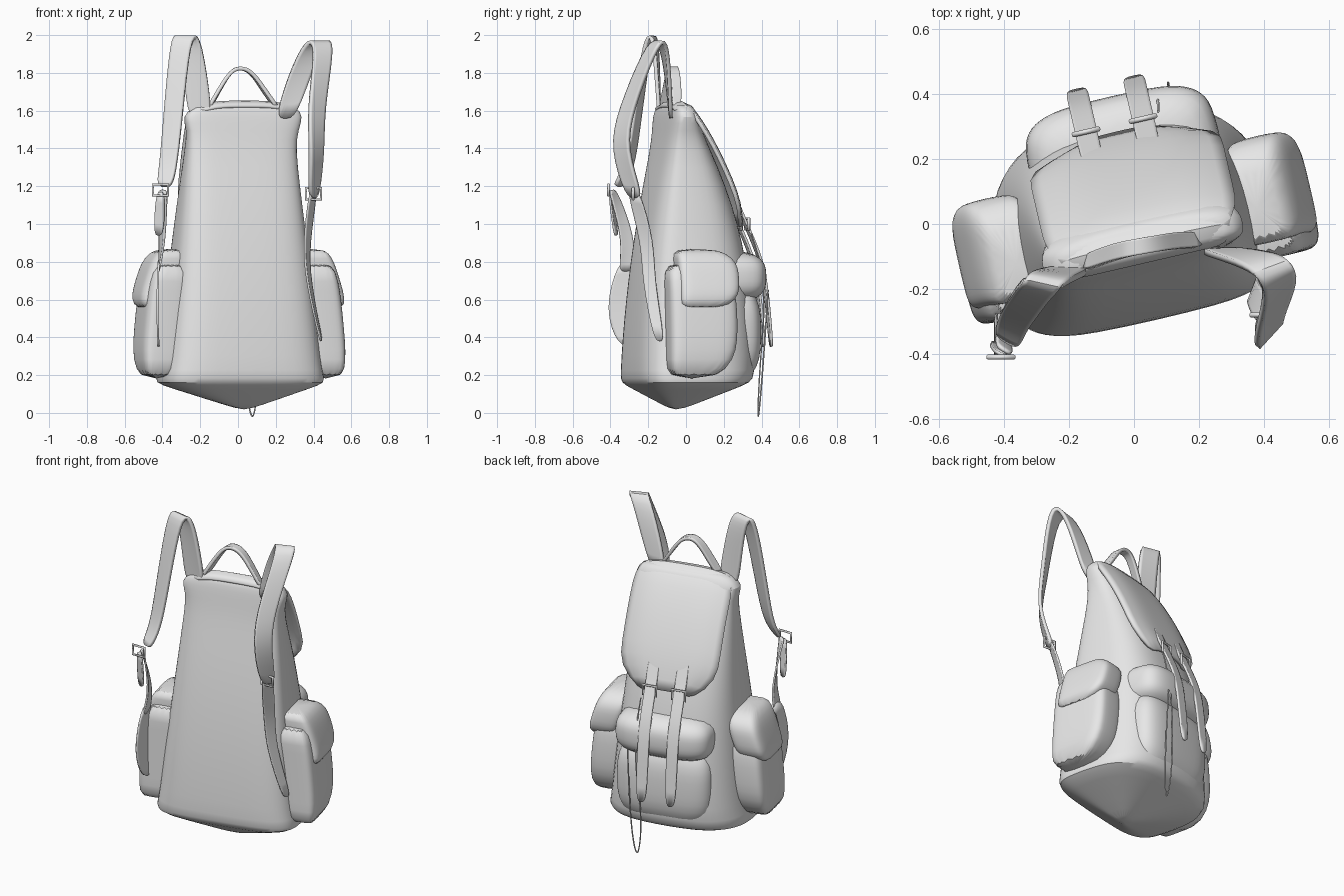
import bpy, bmesh, math
from mathutils import Vector

cube = bpy.data.objects.get("Cube")
if cube:
    bpy.data.objects.remove(cube, do_unlink=True)

TURN = math.radians(13)  # the pack stands slightly turned

canvas = bpy.data.materials.new("grey_canvas")
canvas.use_nodes = True
GREY = (.8, .8, .8, 1)
canvas.diffuse_color = GREY
canvas.node_tree.nodes["Principled BSDF"].inputs["Base Color"].default_value = GREY


def finish(name, bm, turned=True, thickness=0, levels=1):
    """Turn a bmesh into a smooth shaded object with its modifiers."""
    bmesh.ops.recalc_face_normals(bm, faces=bm.faces)
    mesh = bpy.data.meshes.new(name)
    bm.to_mesh(mesh)
    bm.free()
    mesh.materials.append(canvas)
    obj = bpy.data.objects.new(name, mesh)
    bpy.context.collection.objects.link(obj)
    if turned:
        obj.rotation_euler.z = TURN
    bpy.ops.object.select_all(action='DESELECT')
    obj.select_set(True)
    bpy.context.view_layer.objects.active = obj
    bpy.ops.object.shade_smooth_by_angle(angle=math.radians(60))
    sub = obj.modifiers.new("smooth", 'SUBSURF')
    sub.levels = sub.render_levels = levels
    if thickness:
        solid = obj.modifiers.new("cloth", 'SOLIDIFY')
        solid.thickness = thickness
        solid.offset = 0


def power(value, exponent):
    return math.copysign(abs(value) ** exponent, value)


def mix(pair, t):
    return pair[0] + (pair[1] - pair[0]) * t


def bridge(bm, rows, closed):
    for low, high in zip(rows, rows[1:]):
        count = len(low)
        for i in range(count if closed else count - 1):
            j = (i + 1) % count
            bm.faces.new((low[i], low[j], high[j], high[i]))


def loft(name, sections, front, back, count=28):
    """Stack rounded sections: height, centre, half width, front, back."""
    bm = bmesh.new()
    rings = []
    for z, centre, half, near, far in sections:
        middle = mix((near, far), .4)
        ring = []
        for i in range(count):
            a = math.tau * i / count
            ahead = math.sin(a) < 0
            e = front if ahead else back
            reach = middle - near if ahead else far - middle
            ring.append(bm.verts.new((centre + half * power(math.cos(a), e),
                                      middle + reach * power(math.sin(a), e), z)))
        rings.append(ring)
    bridge(bm, rings, True)
    bm.faces.new(rings[0])
    bm.faces.new(rings[-1])
    finish(name, bm)


def pouch(name, heights, centres, half, near, far, corner):
    """A stuffed pocket, drawn in at its bottom and top."""
    steps = 6
    sections = []
    for i in range(steps + 1):
        t = i / steps
        fill = 1 - .3 * abs(2 * t - 1) ** 4
        sections.append((mix(heights, t), mix(centres, t), half * fill, near, mix((near, far), fill)))
    loft(name, sections, .4, corner)


def ribbon(name, points, halves, headings, turned=False, thickness=.02):
    """Webbing along points; its half width and heading change evenly."""
    bm = bmesh.new()
    rows = []
    for i, point in enumerate(points):
        t = i / (len(points) - 1)
        a = math.radians(mix(headings, t))
        across = Vector((math.cos(a), math.sin(a), 0)) * mix(halves, t)
        rows.append([bm.verts.new(Vector(point) + across * s) for s in (-1, 0, 1)])
    bridge(bm, rows, False)
    finish(name, bm, turned, thickness, levels=2)


def tube(name, points, radius, cyclic=False, turned=True, kind='POLY'):
    curve = bpy.data.curves.new(name, 'CURVE')
    curve.dimensions = '3D'
    curve.bevel_depth = radius
    curve.bevel_resolution = 1
    spline = curve.splines.new(kind)
    spline.points.add(len(points) - 1)
    for knot, place in zip(spline.points, points):
        knot.co = (*place, 1)
    spline.use_cyclic_u = cyclic
    spline.use_endpoint_u = True
    spline.order_u = 3
    curve.materials.append(canvas)
    obj = bpy.data.objects.new(name, curve)
    bpy.context.collection.objects.link(obj)
    if turned:
        obj.rotation_euler.z = TURN


def buckle(name, x, y, z, turned=False, wide=.04, tall=.03):
    corners = [(x + s * wide, y, z + t * tall) for s, t in ((-1, -1), (1, -1), (1, 1), (-1, 1))]
    tube(name, corners, .008, cyclic=True, turned=turned)


# Outline of the main sack by height
def sack_half(z):
    return .45 - .11 * z


def sack_front(z):
    return .08 * z ** 2 - .31


def sack_back(z):
    return .35 - .09 * z ** 3


# Main sack: pointed base, tapering body, flared ears and gathered top
base = [(.01 + .15 * k, .02 * (1 - k), sack_half(0) * k, -.07 - .23 * k, .37 * k - .05)
        for k in (.05, .4, .8, 1)]
body = [(z / 5, 0, sack_half(z / 5), sack_front(z / 5), sack_back(z / 5)) for z in range(1, 8)]
top = [(1.5, .01, .3, -.14, .05), (1.57, .01, .33, -.13, .03),
       (1.62, .02, .28, -.12, 0), (1.64, .02, .23, -.1, -.02)]
loft("main_sack", base + body + top, .5, .7)

# Lid draped over the rear, with cut corners at its lower edge
bm = bmesh.new()
rows = []
drape = [(1.62, -.12, .25), (1.66, -.06, .26)]
drape += [(z, sack_back(z) + .025, .3) for z in (1.6, 1.5, 1.4, 1.25, 1.12)]
drape.append((1, sack_back(1) + .02, .16))
for z, y, half in drape:
    row = []
    for i in range(-4, 5):
        t = i / 4
        curl = .03 * t ** 4
        row.append(bm.verts.new((.02 + half * t, y - curl * (y > 0), z - curl)))
    rows.append(row)
bridge(bm, rows, False)
finish("lid", bm, thickness=.02)

# Rear pocket with its padded flap
pouch("rear_pocket", (.15, .7), (.02, .02), .3, .1, .37, .55)
pouch("rear_pocket_flap", (.58, .86), (.02, .02), .3, .1, .4, .55)

# Side pockets with overhanging flaps that lean inwards
for side, word in ((1, "left"), (-1, "right")):
    pouch(word + "_side_pocket", (.18, .8), (side * .46, side * .4), .11, -.2, .17, .4)
    pouch(word + "_side_pocket_flap", (.55, .87), (side * .48, side * .38), .1, -.15, .18, .4)

# Two closing straps that hang over the rear
for x, word in ((.1, "left"), (-.08, "right")):
    path = ((1.24, .2), (1, .3), (.85, .37), (.7, .41), (.35, .44))
    ribbon(word + "_closing_strap", [(x, y, z) for z, y in path], (.034, .034), (0, 0), True, .012)
    buckle(word + "_closing_buckle", x, .31, 1, turned=True)

# Carry handle
ribbon("carry_handle", [(-.15, -.12, 1.62), (-.1, -.1, 1.71), (-.04, -.08, 1.81), (.01, -.07, 1.83),
                        (.07, -.06, 1.81), (.13, -.05, 1.72), (.2, -.05, 1.62)], (.025, .025), (80, 110))

# Right shoulder strap, its webbing, lower tab and loose end
ribbon("right_shoulder_strap", [
    (-.2, -.14, 1.56), (-.22, -.15, 1.75), (-.25, -.16, 1.95), (-.28, -.18, 2.01), (-.31, -.21, 1.94),
    (-.35, -.27, 1.5), (-.37, -.3, 1.3), (-.39, -.36, 1.2)], (.065, .045), (0, -30))
ribbon("right_webbing", [(-.4, -.39, 1.18), (-.4, -.36, 1.1), (-.4, -.3, .9), (-.42, -.32, .75)],
       (.03, .04), (-30, -90), thickness=.01)
ribbon("right_lower_tab", [(-.42, -.31, .8), (-.43, -.37, .55), (-.42, -.28, .35)],
       (.05, .08), (-90, -90), thickness=.01)
ribbon("right_loose_end", [(-.41, -.4, 1.17), (-.42, -.37, .94)], (.025, .03), (-20, -20), thickness=.01)
buckle("right_strap_buckle", -.41, -.41, 1.18)

# Left shoulder strap and its webbing
ribbon("left_shoulder_strap", [
    (.25, -.08, 1.56), (.35, -.1, 1.86), (.43, -.13, 1.99), (.46, -.19, 1.93), (.41, -.32, 1.6),
    (.42, -.36, 1.4), (.4, -.27, 1.14)], (.06, .05), (0, 60))
ribbon("left_webbing", [(.4, -.28, 1.18), (.36, -.2, .9), (.37, -.2, .7), (.44, -.14, .38)],
       (.04, .03), (60, 80), thickness=.01)
buckle("left_strap_buckle", .4, -.28, 1.16)

# Drawcord dangling in a loop below the base
tube("drawcord_loop", [(.15, .32, .95), (.17, .4, .7), (.12, .37, .2), (.16, .35, -.09), (.2, .37, .2),
                       (.2, .4, .65)], .004, kind='NURBS')
